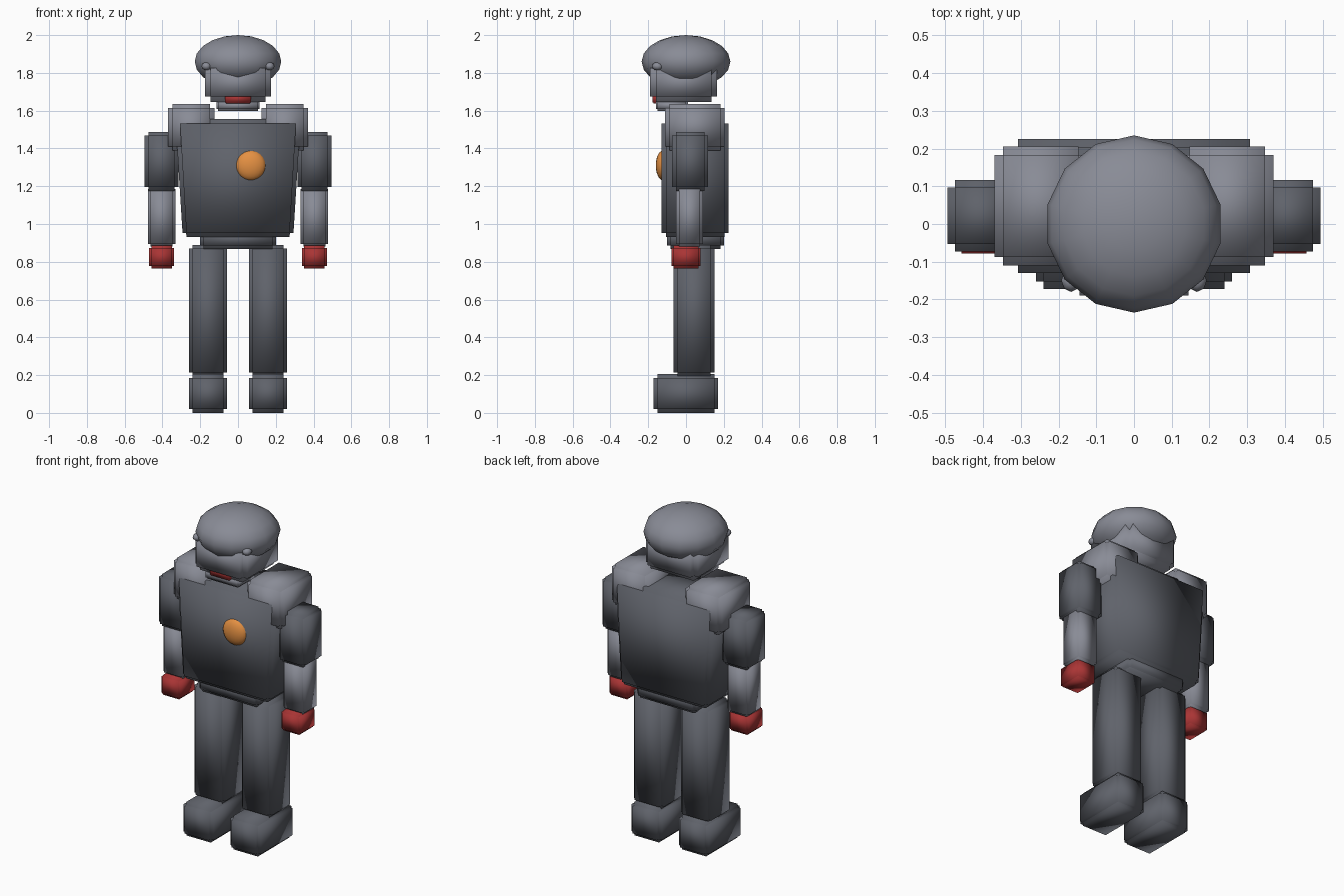
import bpy, bmesh
from mathutils import Matrix, Vector

cube = bpy.data.objects.get("Cube")
if cube:
    bpy.data.objects.remove(cube, do_unlink=True)


def material(name, r, g, b):
    m = bpy.data.materials.new(name)
    m.use_nodes = True
    m.diffuse_color = (r, g, b, 1)
    m.node_tree.nodes["Principled BSDF"].inputs["Base Color"].default_value = (r, g, b, 1)
    return m


DARK = material("dark grey metal", 0.115, 0.123, 0.145)
LIGHT = material("light grey metal", 0.25, 0.26, 0.305)
RED = material("red", 0.40, 0.035, 0.035)
ORANGE = material("orange", 0.78, 0.28, 0.055)


def finish(bm, name, mat):
    for f in bm.faces:
        f.smooth = True
    mesh = bpy.data.meshes.new(name)
    bm.to_mesh(mesh)
    bm.free()
    mesh.materials.append(mat)
    ob = bpy.data.objects.new(name, mesh)
    bpy.context.collection.objects.link(ob)
    return ob


def notched_box(name, x, y, z, step, mat, taper=1.0):
    """Three crossed boxes, each reaching full size along one axis only."""
    bm = bmesh.new()
    centre = Vector([(a + b) / 2 for a, b in (x, y, z)])
    full = [b - a for a, b in (x, y, z)]
    for axis in range(3):
        size = [s if i == axis else s - 2 * step for i, s in enumerate(full)]
        bmesh.ops.create_cube(bm, size=1, matrix=Matrix.Translation(centre) @ Matrix.Diagonal((*size, 1)))
    # narrow the lower end
    for v in bm.verts:
        if v.co.z < centre.z:
            v.co.x = centre.x + (v.co.x - centre.x) * taper
    return finish(bm, name, mat)


def ellipsoid(name, centre, radii, segments, rings, mat):
    bm = bmesh.new()
    bmesh.ops.create_uvsphere(bm, u_segments=segments, v_segments=rings, radius=1)
    # put a corner of the outline on the y axis
    top = max(bm.verts, key=lambda v: v.co.xy.length).co
    turn = Vector((0, 1)).angle_signed(top.xy)
    bm.transform(Matrix.Translation(centre) @ Matrix.Diagonal((*radii, 1)) @ Matrix.Rotation(turn, 4, "Z"))
    return finish(bm, name, mat)


# Head
ellipsoid("cap", (0, 0, 1.86), (0.235, 0.235, 0.14), 14, 10, LIGHT)
notched_box("head", (-0.175, 0.175), (-0.19, 0.165), (1.645, 1.855), 0.03, LIGHT)
notched_box("mouth", (-0.068, 0.068), (-0.178, -0.05), (1.638, 1.69), 0.005, RED)
notched_box("jaw", (-0.115, 0.115), (-0.16, 0.01), (1.598, 1.655), 0.01, LIGHT)

# Body
notched_box("torso", (-0.33, 0.33), (-0.13, 0.226), (0.93, 1.555), 0.023, DARK, 0.89)
notched_box("pelvis", (-0.2, 0.2), (-0.1, 0.2), (0.867, 0.97), 0.018, DARK)
ellipsoid("chest_light", (0.068, -0.12, 1.31), (0.08, 0.04, 0.08), 20, 12, ORANGE)

# Paired parts: name, x, y and z extents, notch, material
PAIRED = [
    ("shoulder", (0.125, 0.37), (-0.11, 0.205), (1.388, 1.635), 0.022, LIGHT),
    ("upper_arm", (0.315, 0.495), (-0.073, 0.117), (1.175, 1.488), 0.02, DARK),
    ("forearm", (0.332, 0.477), (-0.052, 0.09), (0.88, 1.2), 0.015, LIGHT),
    ("hand", (0.338, 0.47), (-0.078, 0.078), (0.765, 0.885), 0.012, RED),
    ("leg", (0.057, 0.26), (-0.065, 0.15), (0.195, 0.89), 0.02, DARK),
    ("foot", (0.057, 0.26), (-0.172, 0.17), (0, 0.205), 0.02, DARK),
]
for name, x, y, z, step, mat in PAIRED:
    notched_box("left_" + name, x, y, z, step, mat)
    notched_box("right_" + name, (-x[1], -x[0]), y, z, step, mat)
for side, sign in (("left", 1), ("right", -1)):
    ellipsoid(side + "_temple_bolt", (sign * 0.167, -0.15, 1.835), (0.026, 0.03, 0.022), 8, 6, LIGHT)
